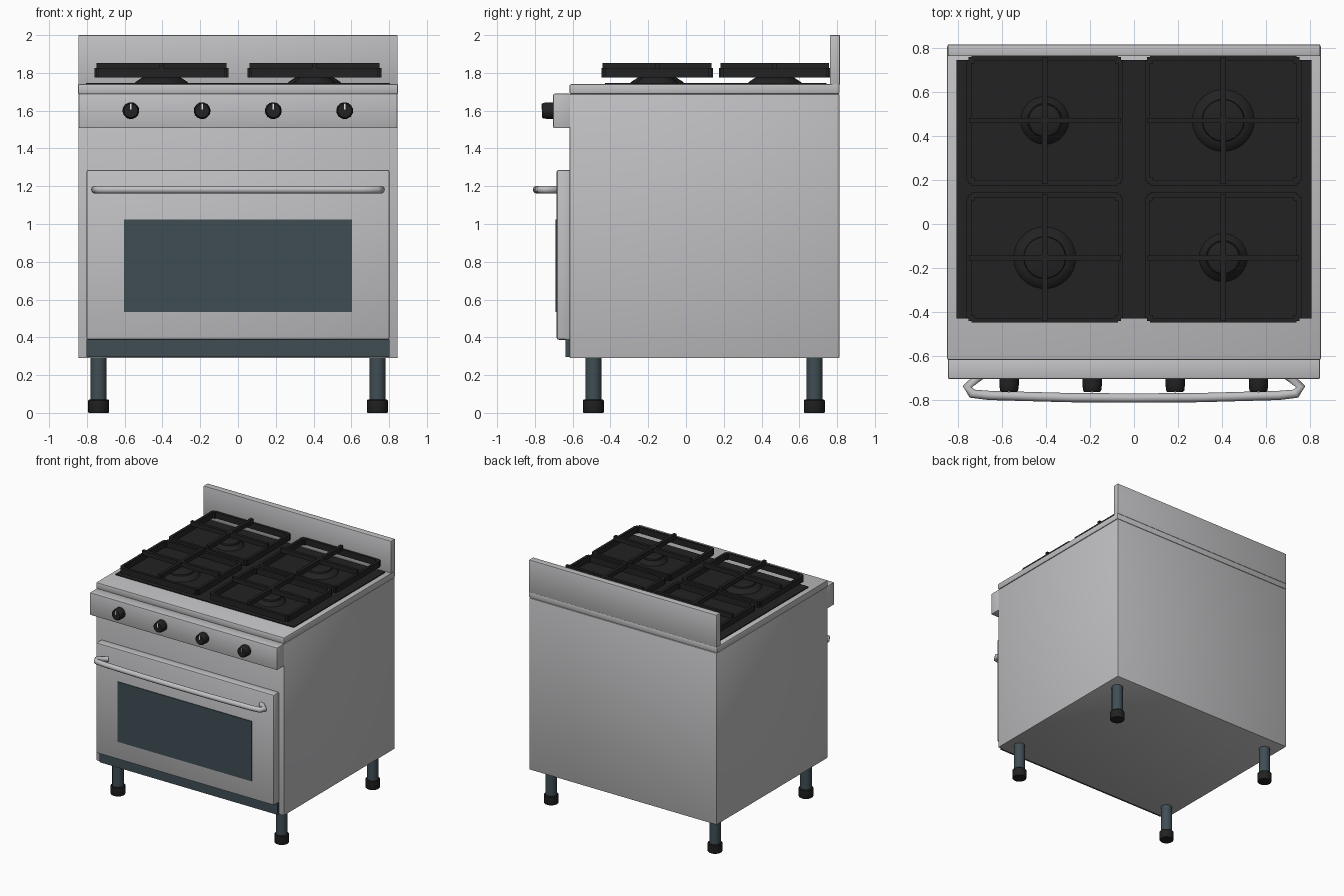
import bpy, bmesh, math
from mathutils import Matrix, Vector

if "Cube" in bpy.data.objects:
    bpy.data.objects.remove(bpy.data.objects["Cube"])


def material(name, rgb):
    m = bpy.data.materials.new(name)
    m.diffuse_color = (*rgb, 1)
    m.use_nodes = True
    m.node_tree.nodes["Principled BSDF"].inputs["Base Color"].default_value = m.diffuse_color
    return m


STEEL = material("brushed_steel", (0.53, 0.53, 0.545))
SLATE = material("dark_slate", (0.05, 0.075, 0.088))
BLACK = material("cast_iron_black", (0.016, 0.016, 0.016))
WHITE = material("white_mark", (0.8, 0.8, 0.8))


def finish(bm, name, mat):
    me = bpy.data.meshes.new(name)
    bmesh.ops.recalc_face_normals(bm, faces=bm.faces)
    bm.to_mesh(me)
    bm.free()
    me.materials.append(mat)
    me.shade_smooth()
    me.set_sharp_from_angle(angle=math.radians(35))
    ob = bpy.data.objects.new(name, me)
    bpy.context.collection.objects.link(ob)
    return ob


def add_box(bm, x, y, z):
    size = Vector((x[1] - x[0], y[1] - y[0], z[1] - z[0]))
    mid = ((x[0] + x[1]) / 2, (y[0] + y[1]) / 2, (z[0] + z[1]) / 2)
    bmesh.ops.create_cube(bm, size=1, matrix=Matrix.Translation(mid) @ Matrix.Diagonal((*size, 1)))


def box(name, mat, x, y, z, bevel=0.0):
    bm = bmesh.new()
    add_box(bm, x, y, z)
    if bevel:
        bmesh.ops.bevel(bm, geom=bm.edges[:], offset=bevel, segments=2, profile=0.5, affect='EDGES')
    return finish(bm, name, mat)


def lathe(name, mat, profile, origin, sides=32, forward=False):
    """Spin (radius, height) points; forward turns the axis towards -y."""
    bm = bmesh.new()
    rings = []
    for r, h in profile:
        rings.append([bm.verts.new((r * math.cos(2 * math.pi * i / sides),
                                    r * math.sin(2 * math.pi * i / sides), h)) for i in range(sides)])
    for a, b in zip(rings, rings[1:]):
        for i in range(sides):
            j = (i + 1) % sides
            bm.faces.new((a[i], a[j], b[j], b[i]))
    bm.faces.new(rings[0])
    bm.faces.new(rings[-1])
    rot = Matrix.Rotation(math.pi / 2, 4, 'X') if forward else Matrix()
    bm.transform(Matrix.Translation(origin) @ rot)
    return finish(bm, name, mat)


# Cabinet, worktop and splash panel
box("cabinet", STEEL, (-0.845, 0.845), (-0.617, 0.813), (0.29, 1.688), 0.006)
box("worktop", STEEL, (-0.848, 0.848), (-0.617, 0.813), (1.688, 1.74), 0.008)
box("splash_panel", STEEL, (-0.845, 0.845), (0.762, 0.815), (1.735, 2.0), 0.005)
box("hob_plate", BLACK, (-0.805, 0.805), (-0.43, 0.745), (1.735, 1.747))

# Control panel and knobs
box("control_panel", STEEL, (-0.845, 0.845), (-0.703, -0.61), (1.507, 1.69), 0.007)
for kx in (-0.567, -0.19, 0.187, 0.565):
    lathe("knob", BLACK, [(0.044, 0), (0.044, 0.03), (0.041, 0.054), (0.036, 0.06)],
          (kx, -0.702, 1.6), 24, True)
    box("knob_mark", WHITE, (kx - 0.004, kx + 0.004), (-0.765, -0.76), (1.605, 1.637))

# Oven door, window and kick plate
box("oven_door", STEEL, (-0.802, 0.802), (-0.685, -0.61), (0.387, 1.287), 0.012)
box("oven_window", SLATE, (-0.604, 0.604), (-0.691, -0.682), (0.535, 1.023))
box("kick_plate", SLATE, (-0.802, 0.802), (-0.638, -0.61), (0.295, 0.39))

# Door handle: bowed tube returning to the door at both ends
half = [(0.69, -0.682), (0.757, -0.738), (0.735, -0.77), (0.66, -0.778), (0.3, -0.788)]
path = [(-x, y) for x, y in half] + [(0, -0.79)] + half[::-1]
curve = bpy.data.curves.new("handle_path", 'CURVE')
curve.dimensions = '3D'
curve.bevel_depth = 0.021
curve.bevel_resolution = 3
curve.use_fill_caps = True
spline = curve.splines.new('POLY')
spline.points.add(len(path) - 1)
for p, (x, y) in zip(spline.points, path):
    p.co = (x, y, 1.182, 1)
curve.materials.append(STEEL)
handle = bpy.data.objects.new("door_handle", curve)
bpy.context.collection.objects.link(handle)

# Legs with rubber feet
for lx in (-0.738, 0.738):
    for ly in (-0.49, 0.68):
        lathe("leg", SLATE, [(0.043, 0.05), (0.043, 0.3)], (lx, ly, 0), 24)
        lathe("foot", BLACK, [(0.052, 0), (0.055, 0.005), (0.055, 0.066), (0.05, 0.071)], (lx, ly, 0), 24)

# Burners and pan supports
for sx in (-1, 1):
    for cy, big in ((-0.153, sx < 0), (0.47, sx > 0)):
        cx = sx * 0.405
        r = 0.142 if big else 0.11
        lathe("burner", BLACK, [(r, 1.745), (r * 0.97, 1.752), (r * 0.72, 1.775), (r * 0.68, 1.775),
                                (r * 0.66, 1.787), (r * 0.6, 1.791)], (cx, cy, 0), 32)

        # Rectangular frame with shallow stepped corners
        bm = bmesh.new()
        w, d, t, c = 0.355, 0.295, 0.022, 0.022
        z = (1.775, 1.825)
        for s in (-1, 1):
            ex, ey = sorted((s * w, s * (w - t))), sorted((s * d, s * (d - t)))
            add_box(bm, (cx + ex[0], cx + ex[1]), (cy - d + c, cy + d - c), z)
            add_box(bm, (cx - w + c, cx + w - c), (cy + ey[0], cy + ey[1]), z)
            for q in (-1, 1):
                px, py = cx + s * (w - 0.022), cy + q * (d - 0.022)
                add_box(bm, (px - 0.014, px + 0.014), (py - 0.014, py + 0.014), z)
        finish(bm, "grate_frame", BLACK)

        # Crossed bars resting on the frame
        bm = bmesh.new()
        add_box(bm, (cx - 0.345, cx + 0.345), (cy - 0.012, cy + 0.012), (1.815, 1.853))
        add_box(bm, (cx - 0.012, cx + 0.012), (cy - 0.288, cy + 0.288), (1.815, 1.853))
        finish(bm, "grate_bars", BLACK)
